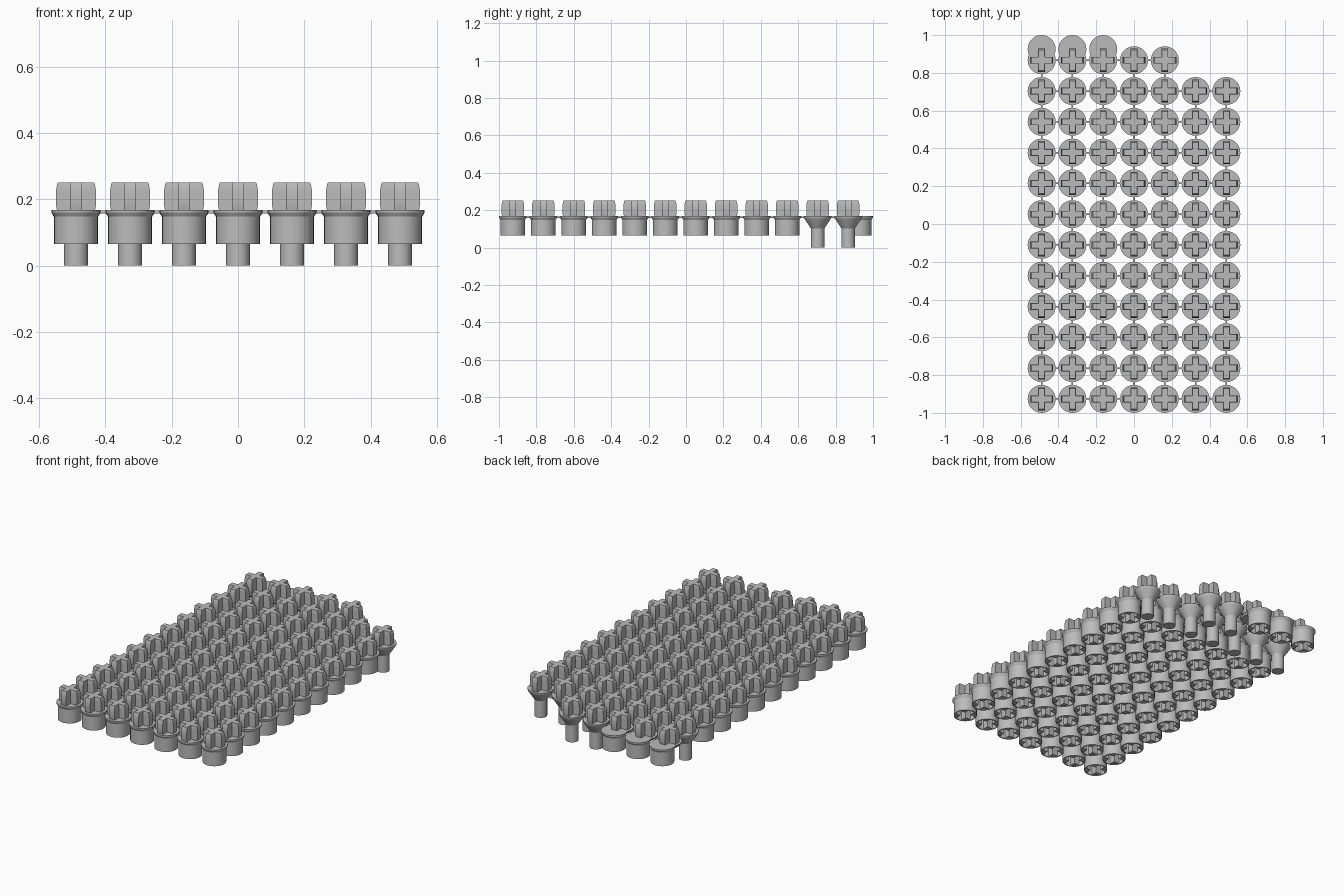
import bpy, bmesh
from math import sin, cos, pi, asin, radians

if "Cube" in bpy.data.objects:
    bpy.data.objects.remove(bpy.data.objects["Cube"])

grey = bpy.data.materials.new("plain grey")
grey.use_nodes = True
grey.diffuse_color = (0.5, 0.5, 0.5, 1)
grey.node_tree.nodes["Principled BSDF"].inputs["Base Color"].default_value = (0.5, 0.5, 0.5, 1)

STEP = 0.163
FIRST_Y = -0.926
SIDES = 28
FLANGE = 0.168


def lathe(bm, profile):
    """Spin (radius, z) points around z; the ends are capped."""
    rings = [[bm.verts.new((r * cos(2 * pi * i / SIDES), r * sin(2 * pi * i / SIDES), z))
              for i in range(SIDES)] for r, z in profile]
    for a, b in zip(rings, rings[1:]):
        for i in range(SIDES):
            j = (i + 1) % SIDES
            bm.faces.new((a[i], a[j], b[j], b[i]))
    bm.faces.new(rings[0])
    bm.faces.new(rings[-1])


def stack(bm, layers):
    """Join matching outlines at successive heights into a closed solid."""
    rings = [[bm.verts.new((x, y, z)) for x, y in pts] for pts, z in layers]
    n = len(rings[0])
    for a, b in zip(rings, rings[1:]):
        for i in range(n):
            j = (i + 1) % n
            bm.faces.new((a[i], a[j], b[j], b[i]))
    bm.faces.new(rings[0])
    bm.faces.new(rings[-1])


def turn(pts):
    """Repeat one quarter of an outline around the centre."""
    out = []
    for q in range(4):
        c, s = round(cos(q * pi / 2)), round(sin(q * pi / 2))
        out += [(x * c - y * s, x * s + y * c) for x, y in pts]
    return out


def finish(bm, name):
    bmesh.ops.recalc_face_normals(bm, faces=bm.faces)
    me = bpy.data.meshes.new(name)
    bm.to_mesh(me)
    bm.free()
    me.materials.append(grey)
    me.polygons.foreach_set("use_smooth", [True] * len(me.polygons))
    me.set_sharp_from_angle(angle=radians(30))
    return me


def place(me, name, x, y):
    ob = bpy.data.objects.new(name, me)
    ob.location = (x, y, 0)
    bpy.context.collection.objects.link(ob)


# Cross-shaped stud with slightly bulging arm ends
bm = bmesh.new()
w = 0.018
layers = []
for arm, z in ((0.057, 0.166), (0.061, 0.185), (0.061, 0.222), (0.057, 0.246), (0.054, 0.252)):
    h = w - 0.002 if z > 0.25 else w
    layers.append((turn([(arm, -h), (arm, h), (h, h)]), z))
stack(bm, layers)
stud = finish(bm, "stud")

# Cup with a cross-shaped socket underneath
bm = bmesh.new()
lathe(bm, [(0.060, 0.155), (0.060, 0.065), (0.066, 0.065), (0.066, 0.148),
           (0.074, 0.161), (0.074, FLANGE)])
start = asin(0.02 / 0.061)
corner = [(0.02, 0.02)]
for i in range(6):
    a = start + (pi / 2 - 2 * start) * i / 5
    corner.append((0.061 * cos(a), 0.061 * sin(a)))
for q in range(4):
    pts = turn(corner)[q * 7:q * 7 + 7]
    stack(bm, [(pts, 0.068), (pts, 0.157)])
cup = finish(bm, "cup")

# Funnel narrowing to a solid peg
bm = bmesh.new()
lathe(bm, [(0.036, 0), (0.036, 0.102), (0.070, 0.153), (0.074, 0.161), (0.074, FLANGE)])
funnel = finish(bm, "funnel")

# Plain flange disc under the studs whose cups sit further back
bm = bmesh.new()
lathe(bm, [(0.066, 0.150), (0.074, 0.161), (0.074, FLANGE - 0.001)])
disc = finish(bm, "flange_disc")

# Fill the grid; the last row has five places
for row in range(12):
    y = FIRST_Y + row * STEP
    for col in range(7 if row < 11 else 5):
        x = (col - 3) * STEP
        place(stud, "stud", x, y)
        if row < 10:
            place(cup, "cup", x, y)
        elif row == 10 or col > 2:
            place(funnel, "funnel", x, y)
        else:
            place(disc, "flange_disc", x, y)
            place(cup, "set_back_cup", x, 0.926)


# Thin rods linking neighbouring flanges
def rod(name, x0, x1, y0, y1):
    bm = bmesh.new()
    t = 0.004
    pts = [(x0 - t, y0 - t), (x1 + t, y0 - t), (x1 + t, y1 + t), (x0 - t, y1 + t)]
    stack(bm, [(pts, 0.158), (pts, 0.166)])
    place(finish(bm, name), name, 0, 0)


edge = 3 * STEP
for row in range(12):
    y = FIRST_Y + row * STEP
    rod("cross_rod", -edge, edge if row < 11 else STEP, y, y)
for col in range(7):
    x = (col - 3) * STEP
    rod("long_rod", x, x, FIRST_Y, FIRST_Y + (11 if col < 5 else 10) * STEP)
